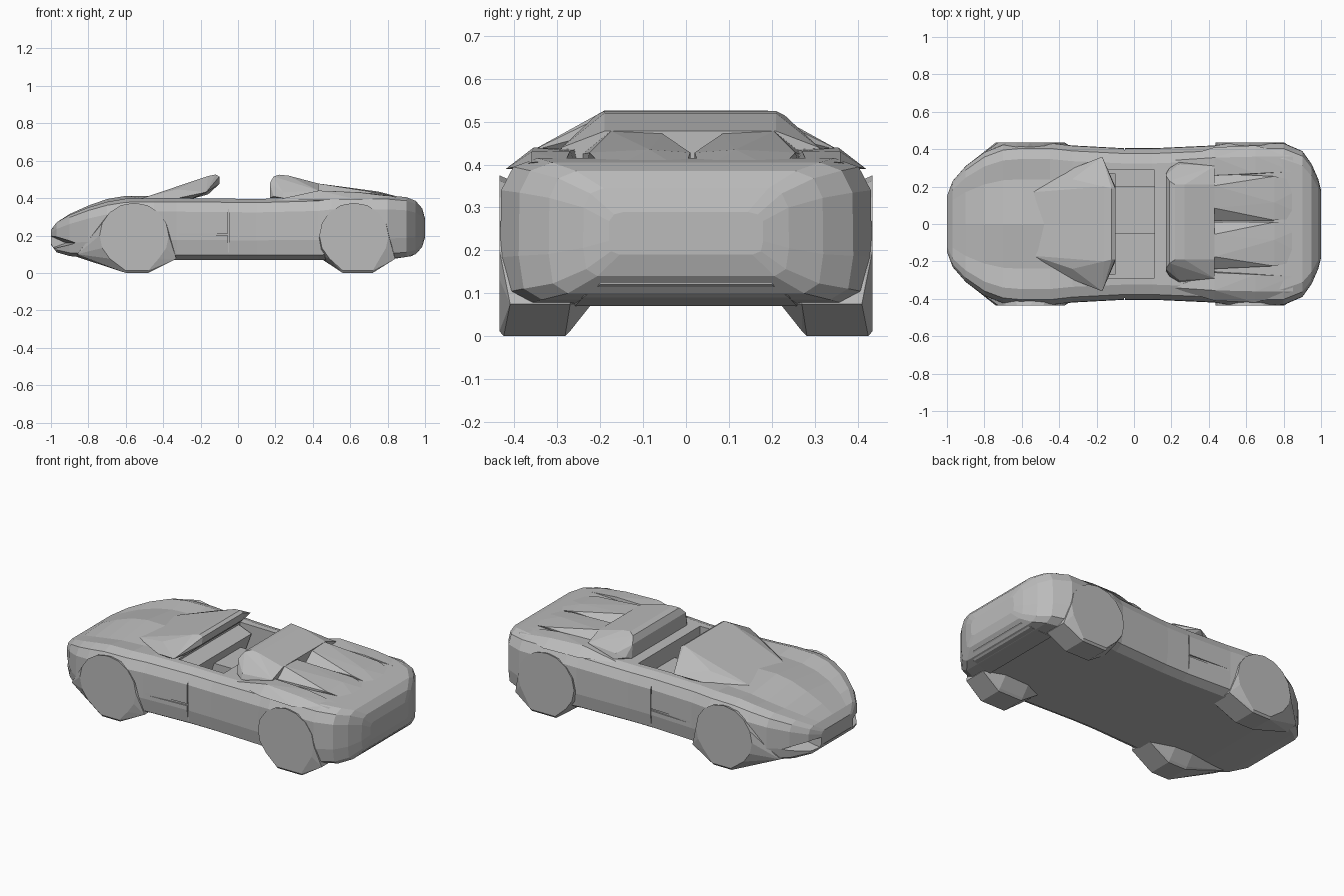
import bpy, bmesh, math

if "Cube" in bpy.data.objects:
    bpy.data.objects.remove(bpy.data.objects["Cube"], do_unlink=True)

GREY = (0.5, 0.5, 0.5, 1)
paint = bpy.data.materials.new("plain grey")
paint.use_nodes = True
paint.diffuse_color = GREY
paint.node_tree.nodes["Principled BSDF"].inputs["Base Color"].default_value = GREY


def finish(name, bm):
    bmesh.ops.recalc_face_normals(bm, faces=bm.faces)
    mesh = bpy.data.meshes.new(name)
    bm.to_mesh(mesh)
    bm.free()
    mesh.materials.append(paint)
    obj = bpy.data.objects.new(name, mesh)
    bpy.context.collection.objects.link(obj)
    return obj


def hull(name, points, mirror=False):
    """Faceted solid around points; mirror adds the same points at -y."""
    bm = bmesh.new()
    for x, y, z in points:
        bm.verts.new((x, y, z))
        if mirror:
            bm.verts.new((x, -y, z))
    res = bmesh.ops.convex_hull(bm, input=bm.verts[:])
    junk = {v for v in res["geom_interior"] + res["geom_unused"]
            if isinstance(v, bmesh.types.BMVert)}
    bmesh.ops.delete(bm, geom=list(junk), context="VERTS")
    bmesh.ops.dissolve_limit(bm, angle_limit=0.02, verts=bm.verts[:], edges=bm.edges[:])
    return finish(name, bm)


def box(name, x0, x1, y0, y1, z0, z1):
    return hull(name, [(x, y, z) for x in (x0, x1) for y in (y0, y1) for z in (z0, z1)])


def cut(target, cutter):
    cutter.hide_render = True
    cutter.hide_set(True)
    cutter.display_type = "WIRE"
    mod = target.modifiers.new(cutter.name, "BOOLEAN")
    mod.operation = "DIFFERENCE"
    mod.solver = "EXACT"
    mod.object = cutter


# Body shell: stations of x, half width, underside, top, fender groove depth
stations = [
    (-1.0, .15, .15, .23, 0), (-.97, .23, .11, .27, 0), (-.9, .31, .09, .31, .005),
    (-.8, .385, .08, .35, .01), (-.7, .425, .075, .38, .015), (-.6, .435, .072, .397, .015),
    (-.45, .435, .07, .4, .01), (-.33, .42, .07, .4, 0), (-.05, .405, .07, .397, 0),
    (.1, .405, .07, .395, 0), (.43, .42, .07, .405, 0), (.5, .433, .07, .415, 0),
    (.8, .433, .075, .415, 0), (.9, .39, .085, .405, 0), (.95, .32, .1, .385, 0),
    (.985, .24, .14, .345, 0), (1.0, .18, .19, .29, 0),
]
bm = bmesh.new()
rings = []
for x, w, low, top, dip in stations:
    h = top - low
    half = [(.86 * w, low), (.97 * w, low + .08 * h), (w, low + .32 * h),
            (.995 * w, top - .22 * h), (.93 * w, top - .06 * h), (.8 * w, top),
            (.55 * w, top - dip)]
    outline = half + [(0, top + dip)] + [(-y, z) for y, z in reversed(half)]
    rings.append([bm.verts.new((x, y, z)) for y, z in outline])
for a, b in zip(rings, rings[1:]):
    for i in range(len(a)):
        j = (i + 1) % len(a)
        bm.faces.new((a[i], a[j], b[j], b[i]))
bm.faces.new(rings[0])
bm.faces.new(rings[-1])
body = finish("body_shell", bm)

# Cockpit opening, panel seam and nose inlets
cut(body, box("cockpit_cutter", -.19, .11, -.29, .29, .16, .6))
for side in (1, -1):
    cut(body, box("seam_cutter", -.053, -.048, side * .395, side * .5, 0, .6))
    cut(body, hull("inlet_cutter", [(-1.03, side * y, z) for y in (.14, .34) for z in (.12, .21)]
                   + [(-.86, side * .36, .16), (-.92, side * .17, .16)]))
    cut(body, hull("sill_cutter", [(x, side * y, z) for x, y, z in
                   [(-.33, .42, .2), (-.33, .42, .212), (-.05, .394, .2),
                    (-.05, .394, .212), (-.05, .45, .2), (-.05, .45, .212),
                    (-.33, .45, .2), (-.33, .45, .212)]]))

# Cockpit tunnel and dashboard
box("centre_tunnel", -.19, .12, -.05, .2, .15, .3)
hull("dashboard", [(-.2, .28, .2), (-.2, .28, .39), (-.1, .27, .36), (-.14, .27, .25)], True)

# Windscreen wedge
hull("windscreen", [(-.54, .17, .39), (-.33, .24, .447), (-.16, .2, .518), (-.12, .19, .526),
                    (-.1, .19, .515), (-.1, .2, .475), (-.17, .36, .432), (-.16, .25, .42),
                    (-.32, .3, .4), (-.25, .3, .395)], True)

# Raised cover behind the seats
def cover(x, y, z):
    return [(x, .01 + y, z), (x, .01 - y, z)]


hull("seat_cover", cover(.17, .26, .4) + cover(.17, .25, .48) + cover(.19, .22, .515)
     + cover(.22, .2, .525) + cover(.27, .2, .52) + cover(.43, .2, .478)
     + cover(.19, .29, .41) + cover(.24, .31, .43) + cover(.43, .3, .44)
     + cover(.43, .3, .4) + cover(.24, .32, .4))

# Twin rear humps with a central groove, and rear shoulders
for name, side in (("left", 1), ("right", -1)):
    hull(name + "_rear_hump", [(x, .015 + side * y, z) for x, y, z in
         [(.43, .005, .42), (.43, .07, .472), (.43, .19, .478), (.43, .255, .425),
          (.43, .005, .38), (.43, .255, .38), (.75, .005, .428), (.75, .24, .428),
          (.94, .02, .386), (.94, .2, .386), (.75, .1, .435)]])
    hull(name + "_rear_shoulder", [(x, side * y, z) for x, y, z in
         [(.2, .34, .39), (.43, .26, .435), (.43, .355, .44), (.43, .41, .39),
          (.65, .27, .432), (.65, .36, .43), (.85, .28, .41), (.85, .36, .405),
          (.65, .42, .39), (.43, .25, .38)]])

# Wheel pods: flat round outer face running down to a flat footprint
for name, cx, front, back, foot in (("front", -.555, -.86, -.33, (-.6, -.48)),
                                    ("rear", .62, .43, .84, (.56, .72))):
    for tag, side in (("left", 1), ("right", -1)):
        disc = [(cx + .185 * math.cos(a * math.tau / 16), .435, .2 + .175 * math.sin(a * math.tau / 16))
                for a in range(16)]
        base = [(x, y, z) for x in foot for y, z in ((.27, .012), (.282, 0), (.425, 0), (.435, .012))]
        arch = [(front, .27, .085), (back, .27, .075), (front, .34, .1), (back, .41, .075),
                (cx - .12, .27, .3), (cx + .12, .27, .3), (foot[0], .22, .075), (foot[1], .22, .075)]
        hull(f"{name}_{tag}_wheel_pod", [(x, side * y, z) for x, y, z in disc + base + arch])

# Lower rear valance
hull("rear_valance", [(.8, .26, .07), (.93, .24, .09), (.97, .2, .12), (.98, .22, .18),
                      (.8, .27, .18)], True)
